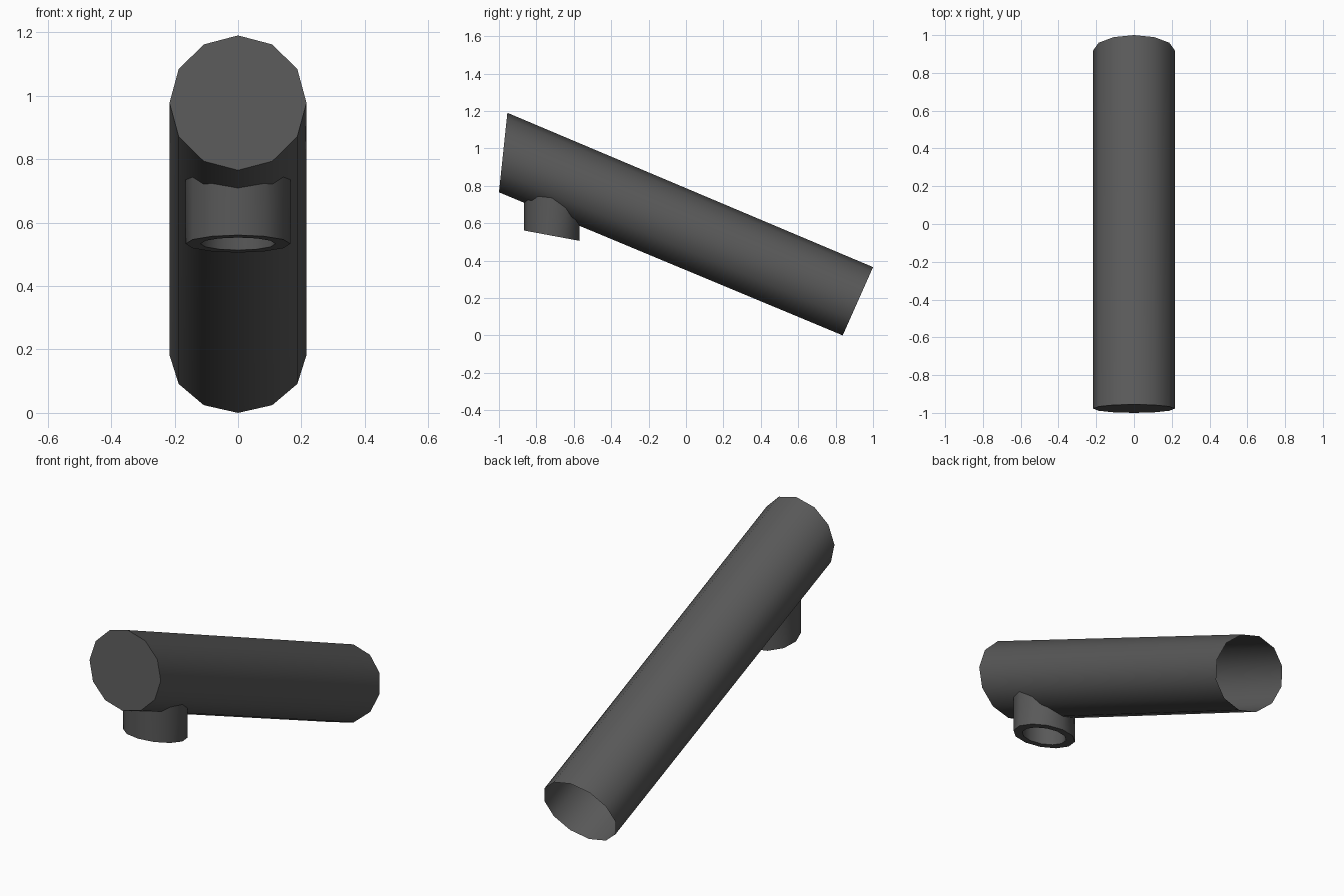
import bpy, bmesh, math
from mathutils import Vector
from mathutils.bvhtree import BVHTree

if "Cube" in bpy.data.objects:
    bpy.data.objects.remove(bpy.data.objects["Cube"])

N = 12
ANGLES = [2 * math.pi * i / N for i in range(N)]

mat = bpy.data.materials.new("dark_grey")
mat.diffuse_color = (0.1, 0.1, 0.1, 1)
mat.use_nodes = True
mat.node_tree.nodes["Principled BSDF"].inputs["Base Color"].default_value = mat.diffuse_color


def loft(rings, cap_first=False):
    bm = bmesh.new()
    loops = [[bm.verts.new(p) for p in ring] for ring in rings]
    for a, b in zip(loops, loops[1:]):
        for i in range(N):
            j = (i + 1) % N
            bm.faces.new((a[i], a[j], b[j], b[i]))
    if cap_first:
        bm.faces.new(loops[0][::-1])
    bm.normal_update()
    return bm


def finish(bm, name):
    mesh = bpy.data.meshes.new(name)
    bm.to_mesh(mesh)
    bm.free()
    mesh.shade_smooth()
    mesh.set_sharp_from_angle(angle=math.radians(40))
    mesh.materials.append(mat)
    obj = bpy.data.objects.new(name, mesh)
    bpy.context.collection.objects.link(obj)


def tube_ring(top, bottom, rx=0.216):
    top, bottom = Vector((0, *top)), Vector((0, *bottom))
    mid, half = (top + bottom) / 2, (top - bottom) / 2
    return [mid + half * math.cos(a) + Vector((rx * math.sin(a), 0, 0)) for a in ANGLES]


# Sloping main tube: capped at the front, open at the back
tube = loft([tube_ring((-0.955, 1.19), (-1.0, 0.765)),
             tube_ring((1.0, 0.365), (0.838, 0.0))], cap_first=True)
surface = BVHTree.FromBMesh(tube)


# Hollow collar under the tube, its top trimmed to the tube surface
def collar_ring(r, on_tube):
    ring = []
    for a in ANGLES:
        x, y = r * math.cos(a), -0.9 * r * math.sin(a)
        p = Vector((x, y - 0.717, 0.533 - 0.186 * y))
        if on_tube:
            hit = surface.ray_cast(Vector((p.x, p.y, -1)), Vector((0, 0, 1)))[0]
            p.z = hit.z + 0.002
        ring.append(p)
    return ring


collar = loft([collar_ring(0.165, True), collar_ring(0.165, False),
               collar_ring(0.118, False), collar_ring(0.118, True)])

finish(tube, "main_tube")
finish(collar, "collar")
